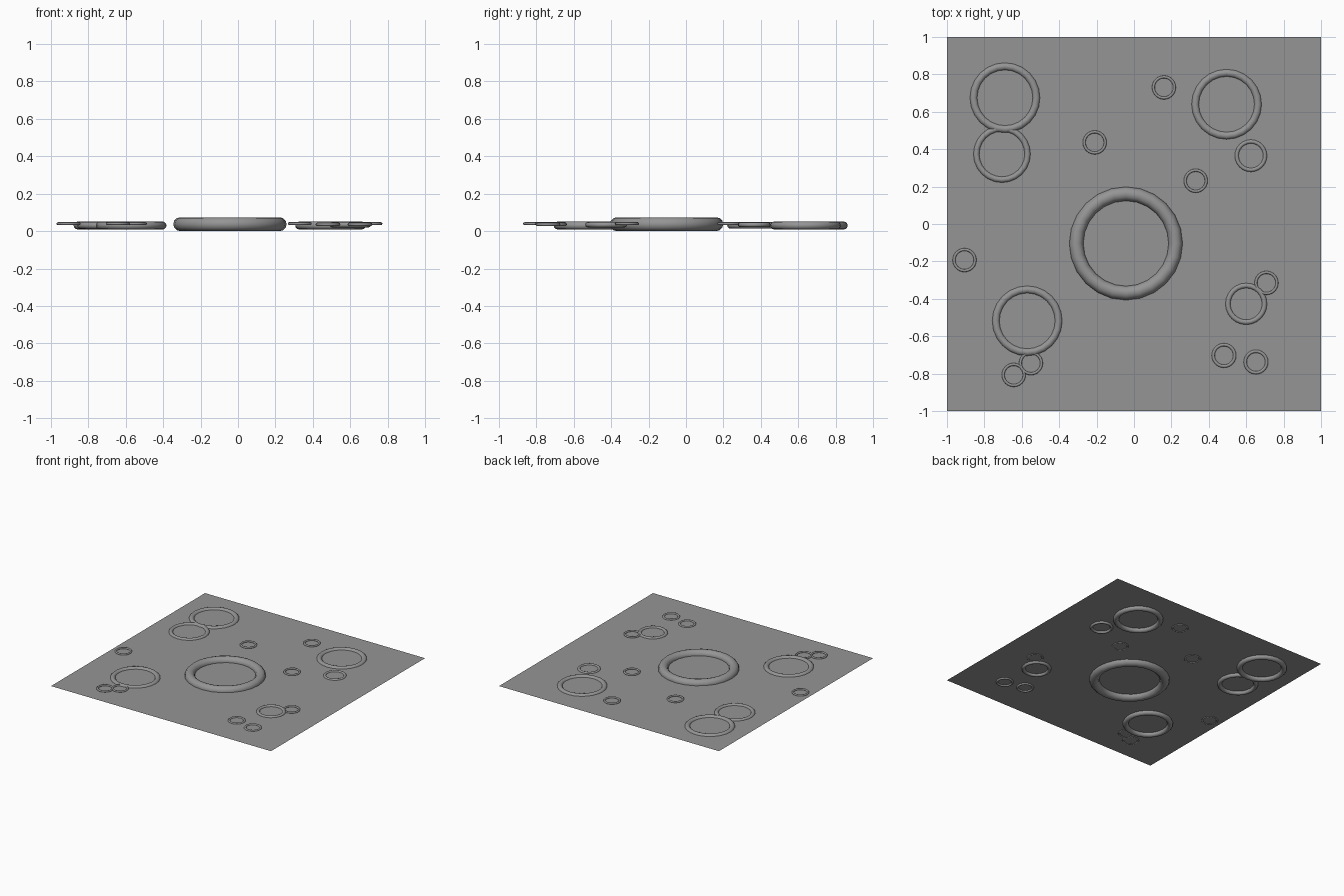
import bpy

if "Cube" in bpy.data.objects:
    bpy.data.objects.remove(bpy.data.objects["Cube"])

PLANE_Z = 0.037

# dark grey shared by every part
grey = bpy.data.materials.new("dark_grey")
grey.diffuse_color = (0.3, 0.3, 0.3, 1)
grey.use_nodes = True
grey.node_tree.nodes["Principled BSDF"].inputs["Base Color"].default_value = grey.diffuse_color


def finish(name):
    ob = bpy.context.object
    ob.name = name
    ob.data.materials.append(grey)
    return ob


def rim(name, x, y, outer, inner, z_mid, half_h):
    """Raised ring given by its outer and inner radius and its height range."""
    minor = (outer - inner) / 2
    bpy.ops.mesh.primitive_torus_add(
        location=(x, y, z_mid), major_radius=(outer + inner) / 2,
        minor_radius=minor, major_segments=24, minor_segments=12)
    ob = finish(name)
    ob.scale.z = half_h / minor
    bpy.ops.object.transform_apply(location=False, rotation=False, scale=True)
    bpy.ops.object.shade_smooth()


# flat ground sheet
bpy.ops.mesh.primitive_plane_add(size=2, location=(0, 0, PLANE_Z))
finish("ground_sheet")

# central crater rim
rim("large_crater_rim", -0.043, -0.104, 0.303, 0.228, 0.037, 0.037)

# medium crater rims, sunk a little below the sheet
for i, (x, y) in enumerate([(-0.69, 0.675), (-0.571, -0.518), (0.495, 0.64)]):
    rim(f"medium_crater_rim_{i + 1}", x, y, 0.189, 0.147, 0.030, 0.021)
rim("medium_crater_rim_4", -0.706, 0.374, 0.154, 0.120, 0.031, 0.018)

# lesser crater rims
rim("lesser_crater_rim_1", 0.625, 0.365, 0.087, 0.065, 0.034, 0.012)
rim("lesser_crater_rim_2", 0.600, -0.427, 0.112, 0.084, 0.034, 0.014)

# small crater rims
small = [(0.16, 0.73), (-0.21, 0.436), (0.33, 0.231), (-0.906, -0.193),
         (0.708, -0.315), (-0.551, -0.744), (-0.643, -0.807)]
for i, (x, y) in enumerate(small):
    rim(f"small_crater_rim_{i + 1}", x, y, 0.064, 0.049, 0.040, 0.0075)
for i, (x, y) in enumerate([(0.481, -0.703), (0.652, -0.738)]):
    rim(f"small_deep_crater_rim_{i + 1}", x, y, 0.066, 0.049, 0.036, 0.009)
